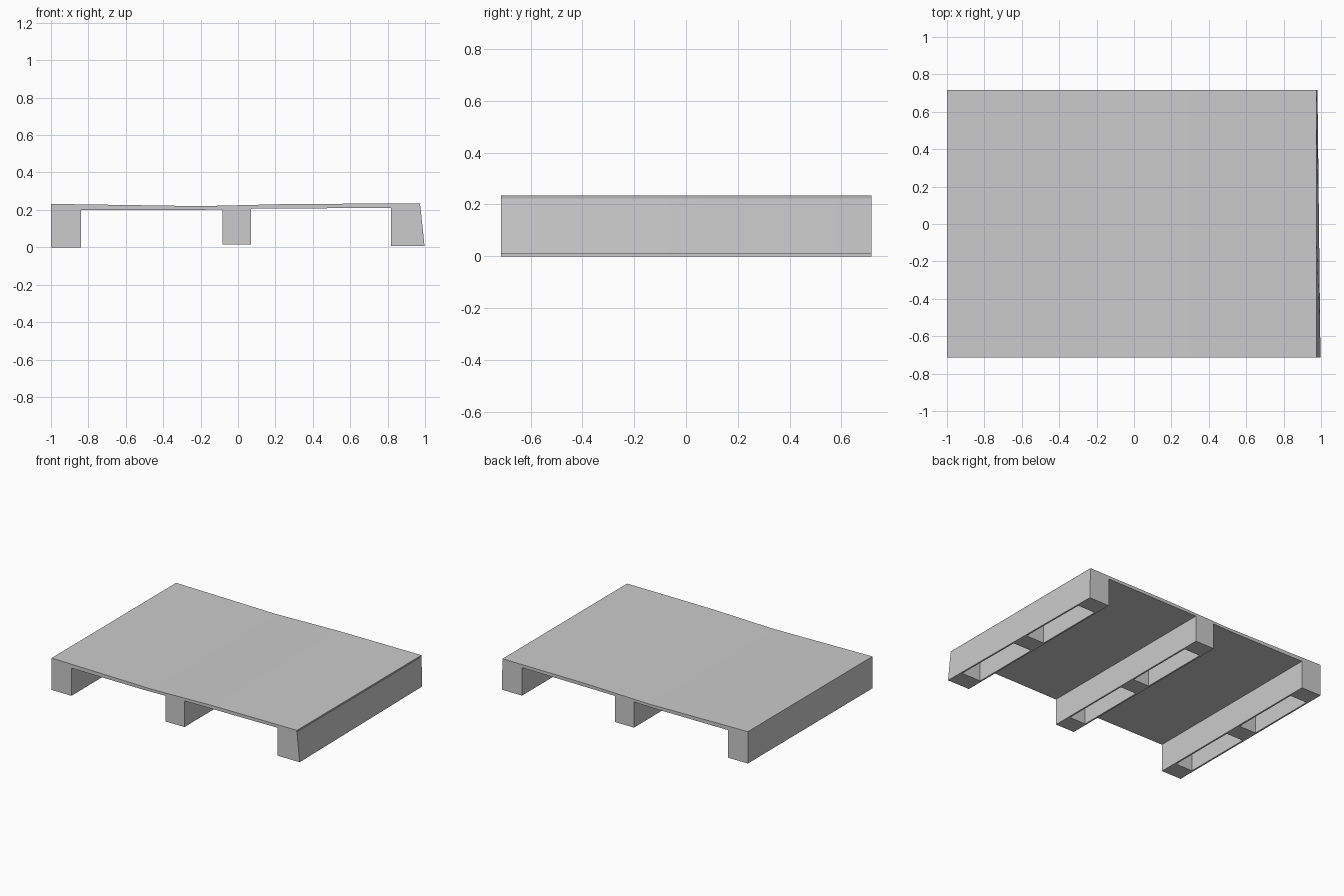
import bpy, bmesh

if "Cube" in bpy.data.objects:
    bpy.data.objects.remove(bpy.data.objects["Cube"])

Y0, Y1 = -0.715, 0.717      # front and back ends


def finish(name, bm):
    bmesh.ops.remove_doubles(bm, verts=bm.verts, dist=1e-5)
    bmesh.ops.recalc_face_normals(bm, faces=bm.faces)
    mesh = bpy.data.meshes.new(name)
    bm.to_mesh(mesh)
    bm.free()
    ob = bpy.data.objects.new(name, mesh)
    bpy.context.collection.objects.link(ob)
    return ob


def extrude_profile(name, pts, y0, y1):
    """Extrude an x-z outline along y."""
    bm = bmesh.new()
    face = bm.faces.new([bm.verts.new((x, y0, z)) for x, z in pts])
    res = bmesh.ops.extrude_face_region(bm, geom=[face])
    moved = [v for v in res["geom"] if isinstance(v, bmesh.types.BMVert)]
    bmesh.ops.translate(bm, verts=moved, vec=(0, y1 - y0, 0))
    return finish(name, bm)


def runner(name, x0, x1, z0, z1):
    """Beam with two deep pockets open to the floor, leaving three feet."""
    wall, foot, roof = 0.012, 0.13, z1 - 0.012
    xs = [x0, x0 + wall, x1 - wall, x1]
    ys = [Y0, Y0 + foot, -foot / 2, foot / 2, Y1 - foot, Y1]
    bm = bmesh.new()

    def quad(*co):
        bm.faces.new([bm.verts.new(c) for c in co])

    # underside grid, with pockets in place of two cells
    for i in range(3):
        for j in range(5):
            a, b, c, d = xs[i], xs[i + 1], ys[j], ys[j + 1]
            ring = [(a, c), (b, c), (b, d), (a, d)]
            pocket = i == 1 and j in (1, 3)
            quad(*[(x, y, roof if pocket else z0) for x, y in ring])
            if pocket:
                for k in range(4):
                    p, q = ring[k], ring[(k + 1) % 4]
                    quad((*p, z0), (*q, z0), (*q, roof), (*p, roof))
    # top, ends and long sides
    for i in range(3):
        a, b = xs[i], xs[i + 1]
        for y in (Y0, Y1):
            quad((a, y, z0), (b, y, z0), (b, y, z1), (a, y, z1))
        for j in range(5):
            c, d = ys[j], ys[j + 1]
            quad((a, c, z1), (b, c, z1), (b, d, z1), (a, d, z1))
    for x in (x0, x1):
        for j in range(5):
            c, d = ys[j], ys[j + 1]
            quad((x, c, z0), (x, d, z0), (x, d, z1), (x, c, z1))
    return finish(name, bm)


# Slightly sagging deck board
extrude_profile("deck", [
    (-1.0, 0.205), (-0.25, 0.203), (0.07, 0.21), (0.97, 0.216),
    (0.975, 0.238), (0.3, 0.236), (-0.2, 0.224), (-1.0, 0.236)], Y0, Y1)

# Three runners
runner("left_runner", -1.0, -0.84, 0.004, 0.215)
runner("middle_runner", -0.083, 0.07, 0.02, 0.215)
right = runner("right_runner", 0.818, 0.975, 0.012, 0.226)

# Outer wall of the right runner splays out toward its front lower corner
for v in right.data.vertices:
    if v.co.x > 0.9:
        low = (0.226 - v.co.z) / 0.214
        v.co.x += low * (0.006 + 0.016 * (Y1 - v.co.y) / (Y1 - Y0))

# Stand the model on the floor
for ob in bpy.context.collection.objects:
    ob.location.z = -0.004
